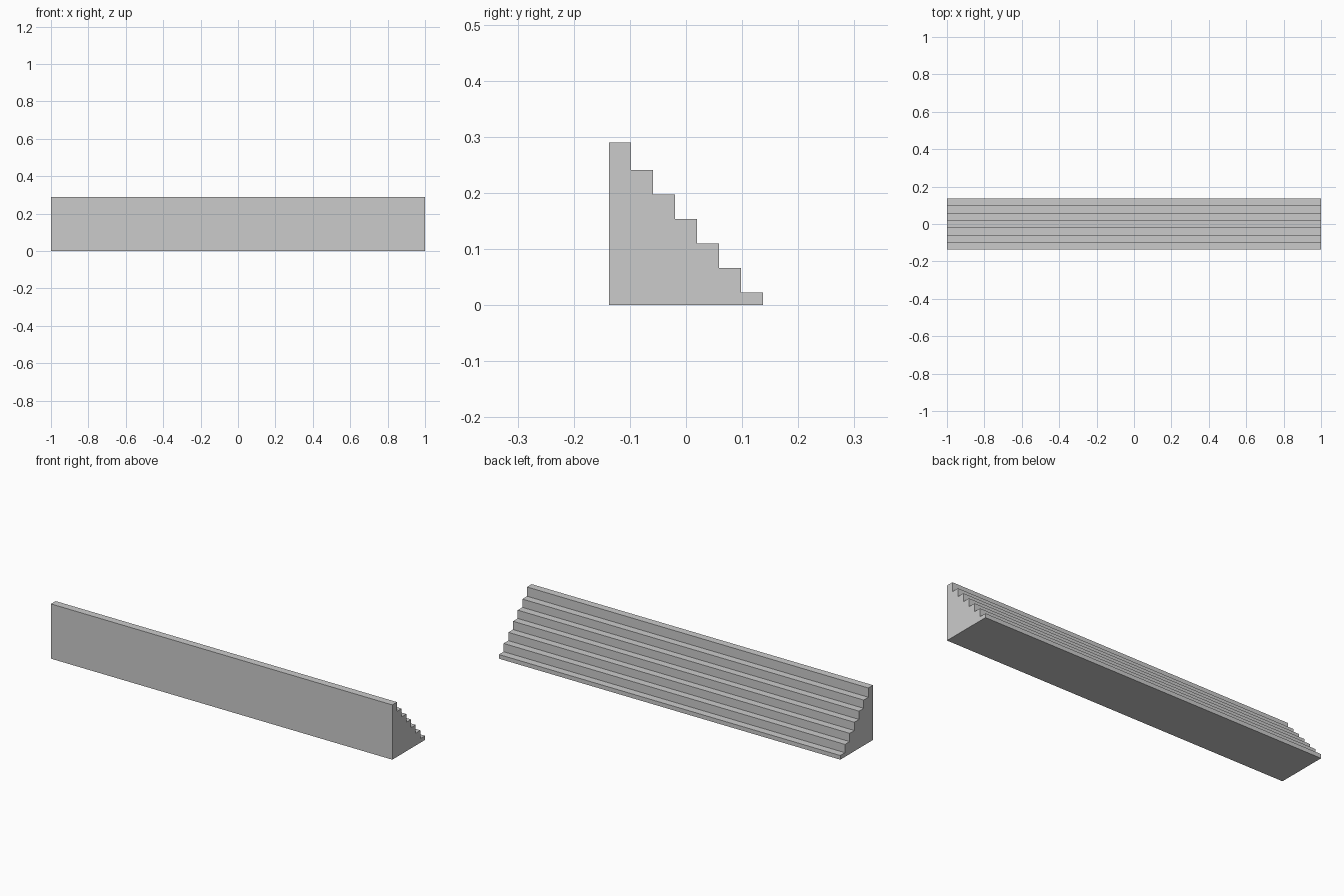
import bpy
import bmesh

if "Cube" in bpy.data.objects:
    bpy.data.objects.remove(bpy.data.objects["Cube"])

LENGTH = 2.0
HALF_DEPTH = 0.137
STEPS = 7
TREAD = 2 * HALF_DEPTH / STEPS
RISE = 0.0438
FIRST_RISE = 0.022
TOP = 0.29

# Stepped side profile (y, z), from the low step up to the tall flat front
profile = [(-HALF_DEPTH, 0), (HALF_DEPTH, 0)]
for i in range(STEPS):
    z = TOP if i == STEPS - 1 else FIRST_RISE + i * RISE
    y = HALF_DEPTH - i * TREAD
    profile += [(y, z), (y - TREAD, z)]

# Extrude the profile along x into a solid staircase
bm = bmesh.new()
side = bm.faces.new([bm.verts.new((-LENGTH / 2, y, z)) for y, z in profile])
ext = bmesh.ops.extrude_face_region(bm, geom=[side], use_keep_orig=True)
moved = [g for g in ext["geom"] if isinstance(g, bmesh.types.BMVert)]
bmesh.ops.translate(bm, verts=moved, vec=(LENGTH, 0, 0))
bmesh.ops.recalc_face_normals(bm, faces=bm.faces)

mesh = bpy.data.meshes.new("wide_steps")
bm.to_mesh(mesh)
bm.free()
bpy.context.collection.objects.link(bpy.data.objects.new("wide_steps", mesh))
